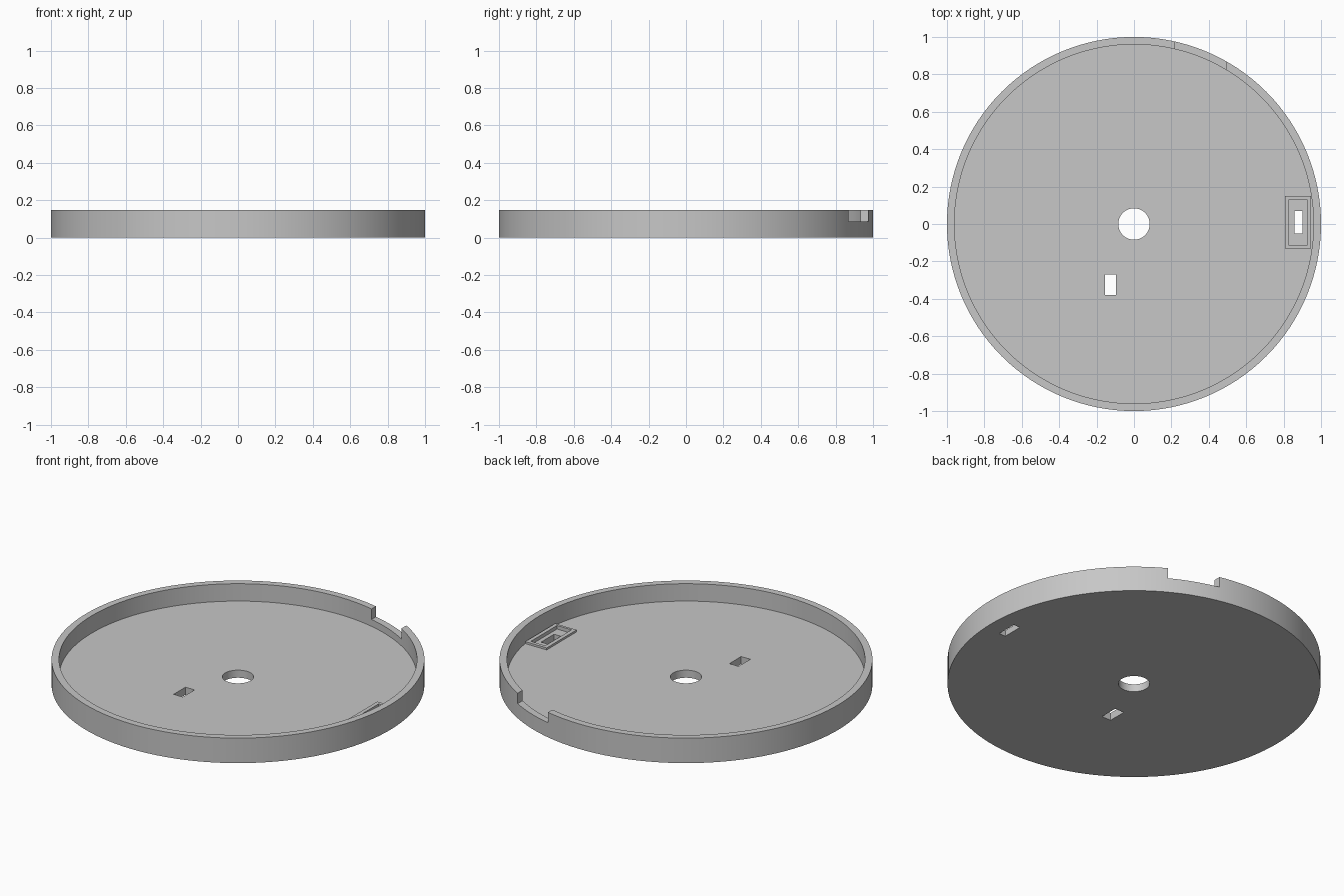
import bpy
import math

if "Cube" in bpy.data.objects:
    bpy.data.objects.remove(bpy.data.objects["Cube"], do_unlink=True)

HEIGHT, FLOOR = 0.148, 0.045
SEGMENTS = 128

grey = bpy.data.materials.new("plain grey")
grey.use_nodes = True
colour = (0.57, 0.57, 0.57, 1)
grey.diffuse_color = colour
grey.node_tree.nodes["Principled BSDF"].inputs["Base Color"].default_value = colour


def disc(name, radius, z0, z1, sides=SEGMENTS):
    bpy.ops.mesh.primitive_cylinder_add(
        vertices=sides, radius=radius, depth=z1 - z0, location=(0, 0, (z0 + z1) / 2))
    ob = bpy.context.object
    ob.name = name
    ob.data.materials.append(grey)
    return ob


def block(name, x0, x1, y0, y1, z0, z1):
    bpy.ops.mesh.primitive_cube_add(
        size=1, location=((x0 + x1) / 2, (y0 + y1) / 2, (z0 + z1) / 2))
    ob = bpy.context.object
    ob.name = name
    ob.scale = (x1 - x0, y1 - y0, z1 - z0)
    bpy.ops.object.transform_apply(location=False, rotation=False, scale=True)
    ob.data.materials.append(grey)
    return ob


def combine(target, tool, operation="DIFFERENCE"):
    mod = target.modifiers.new(tool.name, "BOOLEAN")
    mod.operation, mod.solver, mod.object = operation, "EXACT", tool
    bpy.ops.object.select_all(action="DESELECT")
    target.select_set(True)
    bpy.context.view_layer.objects.active = target
    bpy.ops.object.modifier_apply(modifier=mod.name)
    bpy.data.objects.remove(tool, do_unlink=True)


# Shallow round tray with a thin rim
tray = disc("round_tray", 1, 0, HEIGHT)
combine(tray, disc("hollow", 0.96, FLOOR, 0.3))

# Raised rectangular socket beside the rim
combine(tray, block("socket", 0.807, 0.947, -0.13, 0.15, 0.02, FLOOR + 0.012), "UNION")
combine(tray, block("socket_pocket", 0.83, 0.925, -0.115, 0.13, 0.036, 0.3))
combine(tray, block("socket_slot", 0.857, 0.9, -0.052, 0.07, -0.1, 0.3))

# Centre hole, floor slot and rim notch
combine(tray, disc("centre_hole", 0.084, -0.1, 0.3, 64))
combine(tray, block("floor_slot", -0.155, -0.095, -0.38, -0.27, -0.1, 0.3))
combine(tray, block("rim_notch", 0.22, 0.493, 0.78, 1.1, 0.086, 0.3))

# Smooth curved walls with sharp edges
bpy.ops.object.select_all(action="DESELECT")
tray.select_set(True)
bpy.context.view_layer.objects.active = tray
bpy.ops.object.shade_smooth_by_angle(angle=math.radians(30))
